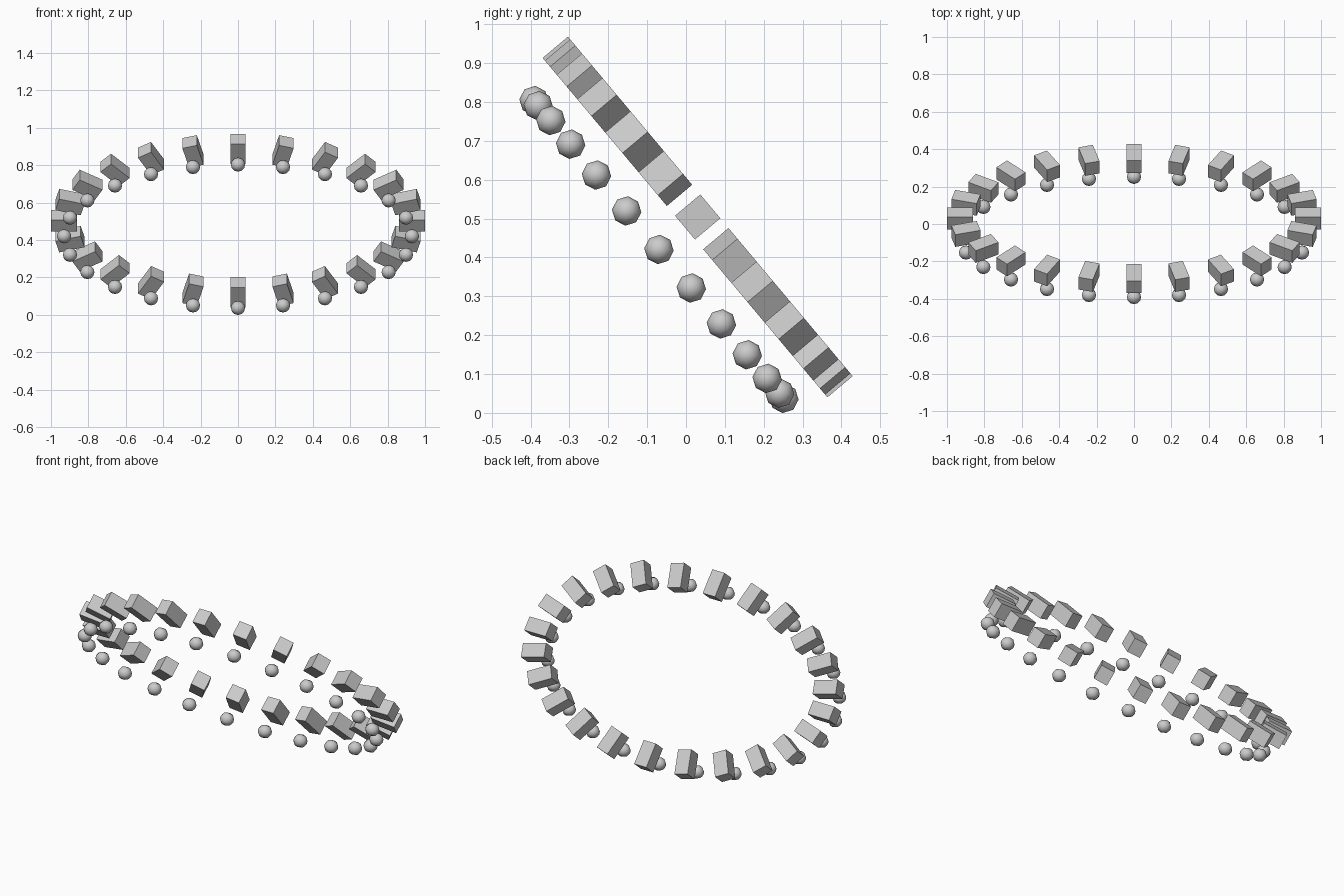
import bpy, bmesh
from math import sin, cos, pi, radians
from mathutils import Matrix, Vector

if "Cube" in bpy.data.objects:
    bpy.data.objects.remove(bpy.data.objects["Cube"])

COUNT = 24
A, B = 0.93, 0.50            # ellipse radii
TILT = radians(-50)          # ring plane leans back-down
FRAME = Matrix.Translation((0, 0.03, 0.504)) @ Matrix.Rotation(TILT, 4, 'X')


def make_mesh(name, build):
    bm = bmesh.new()
    build(bm)
    me = bpy.data.meshes.new(name)
    bm.to_mesh(me)
    bm.free()
    return me


def block(bm):
    # radial x tangential x thickness
    bmesh.ops.create_cube(bm, size=1, matrix=Matrix.Diagonal((0.14, 0.08, 0.085, 1)))


def bead(bm):
    bmesh.ops.create_uvsphere(bm, u_segments=8, v_segments=6, radius=0.038,
                              matrix=Matrix.Rotation(pi / 2, 4, 'Y'))
    for f in bm.faces:
        f.smooth = True


block_mesh = make_mesh("block", block)
bead_mesh = make_mesh("bead", bead)


def place(name, mesh, matrix):
    ob = bpy.data.objects.new(name, mesh)
    bpy.context.collection.objects.link(ob)
    ob.matrix_world = matrix


for i in range(COUNT):
    t = 2 * pi * i / COUNT
    p = Vector((A * cos(t), B * sin(t), 0))
    # blocks around the tilted oval, each turned outward
    place(f"ring_block_{i + 1}", block_mesh,
          FRAME @ Matrix.Translation(p) @ Matrix.Rotation(t, 4, 'Z'))
    # matching beads on the parallel oval in front
    place(f"ring_bead_{i + 1}", bead_mesh,
          FRAME @ Matrix.Translation(p - Vector((0, 0, 0.13))))
